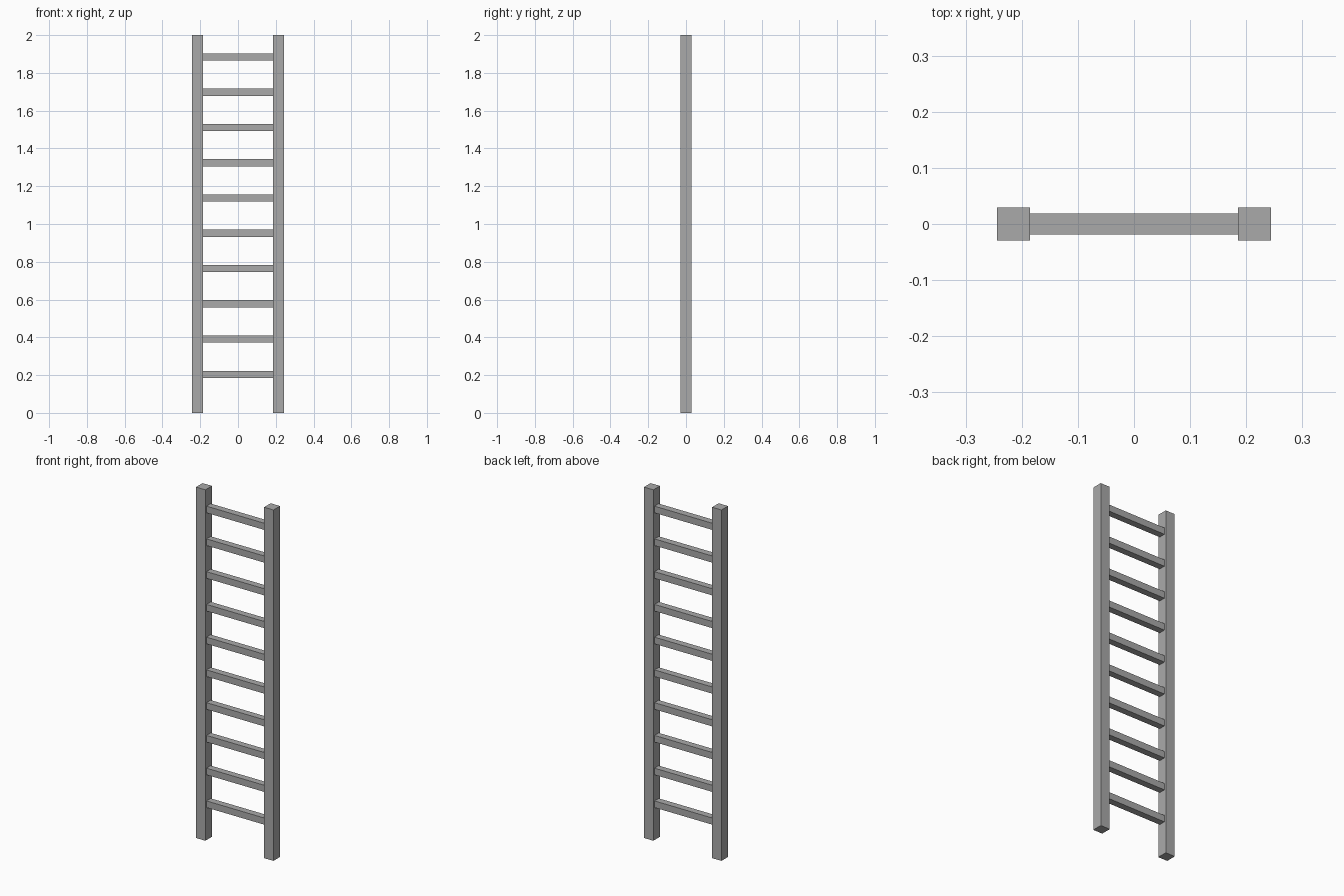
import bpy

cube = bpy.data.objects.get("Cube")
if cube:
    bpy.data.objects.remove(cube, do_unlink=True)

HEIGHT = 2.0
RAIL = 0.059           # square rail thickness
RAIL_X = 0.2145        # rail centre offset
RUNG = 0.038           # square rung thickness
RUNG_COUNT = 10
FIRST_RUNG, LAST_RUNG = 0.204, 1.884

grey = bpy.data.materials.new("plain_grey")
grey.use_nodes = True
colour = (0.4, 0.4, 0.4, 1)
grey.diffuse_color = colour
grey.node_tree.nodes["Principled BSDF"].inputs["Base Color"].default_value = colour


def box(name, centre, size):
    bpy.ops.mesh.primitive_cube_add(size=1, location=centre)
    obj = bpy.context.object
    obj.name = name
    obj.scale = size
    bpy.ops.object.transform_apply(location=False, rotation=False, scale=True)
    obj.data.materials.append(grey)
    return obj


# Upright rails
for side, name in ((1, "left_rail"), (-1, "right_rail")):
    box(name, (side * RAIL_X, 0, HEIGHT / 2), (RAIL, RAIL, HEIGHT))

# Rungs spanning between the inner faces of the rails
spacing = (LAST_RUNG - FIRST_RUNG) / (RUNG_COUNT - 1)
for i in range(RUNG_COUNT):
    box(f"rung_{i + 1}", (0, 0, FIRST_RUNG + i * spacing),
        (2 * RAIL_X - RAIL, RUNG, RUNG))
